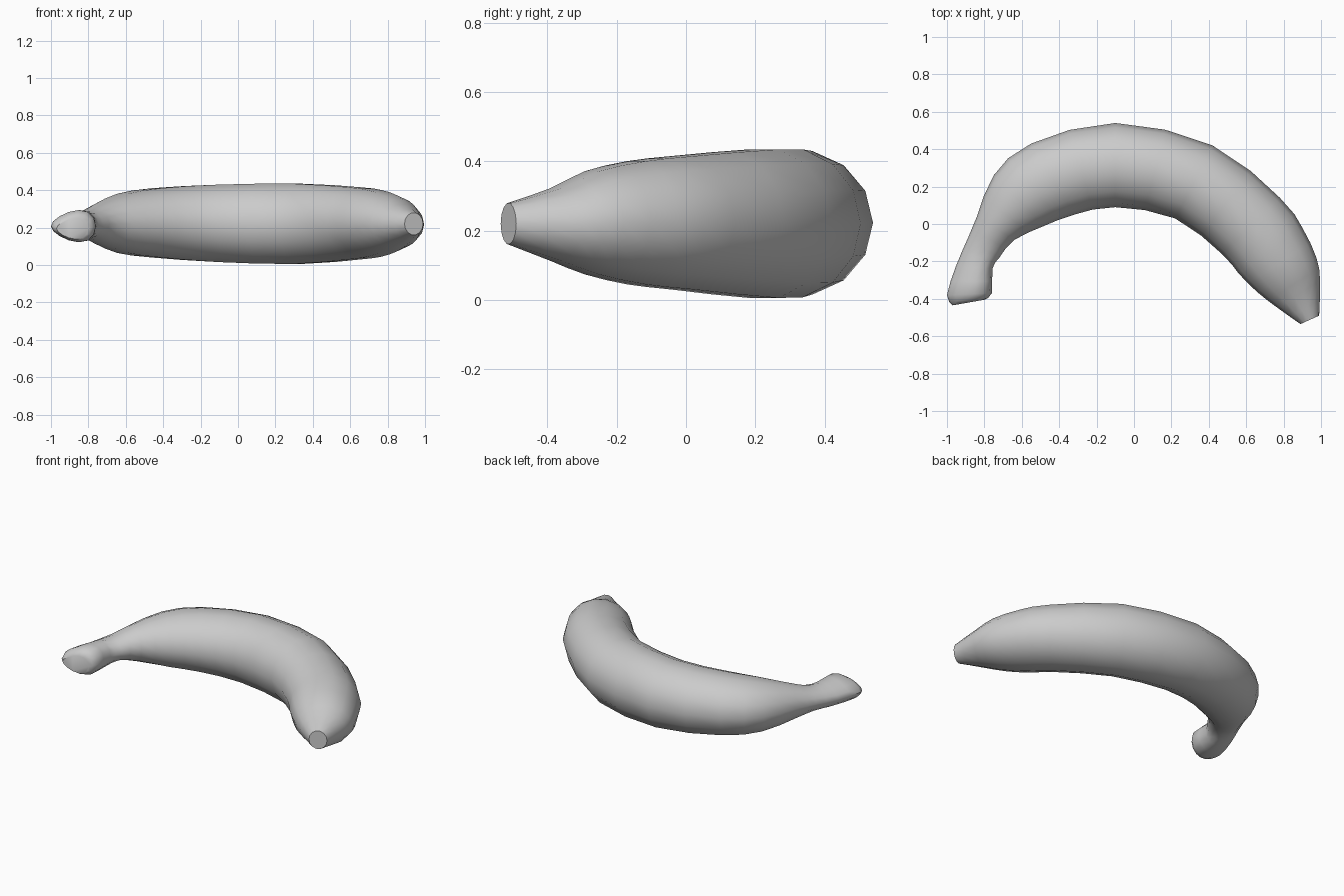
import bpy
import bmesh
from math import cos, sin, tau, radians
from mathutils import Vector

cube = bpy.data.objects.get("Cube")
if cube:
    bpy.data.objects.remove(cube, do_unlink=True)

SIDES = 14
STEPS = 2

# Fruit profile from stem to tip:
# outer edge x, y, inner edge x, y, top z, bottom z
STATIONS = [
    (-.97, -.435, -.80, -.405, .25, .14),
    (-1, -.38, -.76, -.37, .29, .125),
    (-.95, -.22, -.757, -.24, .285, .13),
    (-.89, -.08, -.72, -.18, .29, .14),
    (-.84, .04, -.64, -.085, .33, .11),
    (-.75, .26, -.48, -.01, .385, .06),
    (-.55, .43, -.32, .05, .415, .035),
    (-.1, .54, -.1, .09, .435, .01),
    (.42, .42, .22, .03, .44, 0),
    (.78, .14, .47, -.16, .42, .025),
    (.9, -.02, .56, -.265, .405, .04),
    (.975, -.18, .66, -.365, .375, .07),
    (.995, -.3, .77, -.45, .325, .11),
    (.99, -.49, .89, -.535, .28, .16),
]


def smooth_rows(rows, steps):
    """Catmull-Rom interpolation through rows of numbers."""
    rows = [Vector(r) for r in rows]
    result = []
    for i in range(len(rows) - 1):
        b, c = rows[i], rows[i + 1]
        a = rows[i - 1] if i else b
        d = rows[i + 2] if i + 2 < len(rows) else c
        for s in range(steps):
            t = s / steps
            result.append(b + ((c - a) * t
                               + (2 * a - 5 * b + 4 * c - d) * t ** 2
                               + (3 * b - a - 3 * c + d) * t ** 3) / 2)
    return result + [rows[-1]]


def add_ring(bm, row):
    """One cross-section; egg thins the outer edge of the stem."""
    outer, inner = Vector(row[0:2]), Vector(row[2:4])
    middle, half = (outer + inner) / 2, (outer - inner) / 2
    top, bottom, egg = row[4:7]
    ring = []
    for k in range(SIDES):
        a = tau * k / SIDES
        p = middle + half * cos(a)
        z = (top + bottom) / 2 + (top - bottom) / 2 * sin(a) * (1 - egg * cos(a))
        ring.append(bm.verts.new((p.x, p.y, z)))
    return ring


# Peel colour
peel = bpy.data.materials.new("plain_grey")
peel.use_nodes = True
GREY = (.6, .6, .6, 1)
peel.diffuse_color = GREY
peel.node_tree.nodes["Principled BSDF"].inputs["Base Color"].default_value = GREY

# Curved body with stem, lofted and closed at both ends
bm = bmesh.new()
stem_rows = 3
rows = [r + ((.3 if i < stem_rows else 0),) for i, r in enumerate(STATIONS)]
rings = [add_ring(bm, r) for r in smooth_rows(rows, STEPS)]
for near, far in zip(rings, rings[1:]):
    for k in range(SIDES):
        n = (k + 1) % SIDES
        bm.faces.new((near[k], near[n], far[n], far[k]))
bm.faces.new(rings[0])
bm.faces.new(rings[-1])
bmesh.ops.recalc_face_normals(bm, faces=bm.faces)

mesh = bpy.data.meshes.new("banana")
bm.to_mesh(mesh)
bm.free()
mesh.materials.append(peel)
banana = bpy.data.objects.new("banana", mesh)
bpy.context.collection.objects.link(banana)

bpy.context.view_layer.objects.active = banana
banana.select_set(True)
bpy.ops.object.shade_smooth_by_angle(angle=radians(45))
